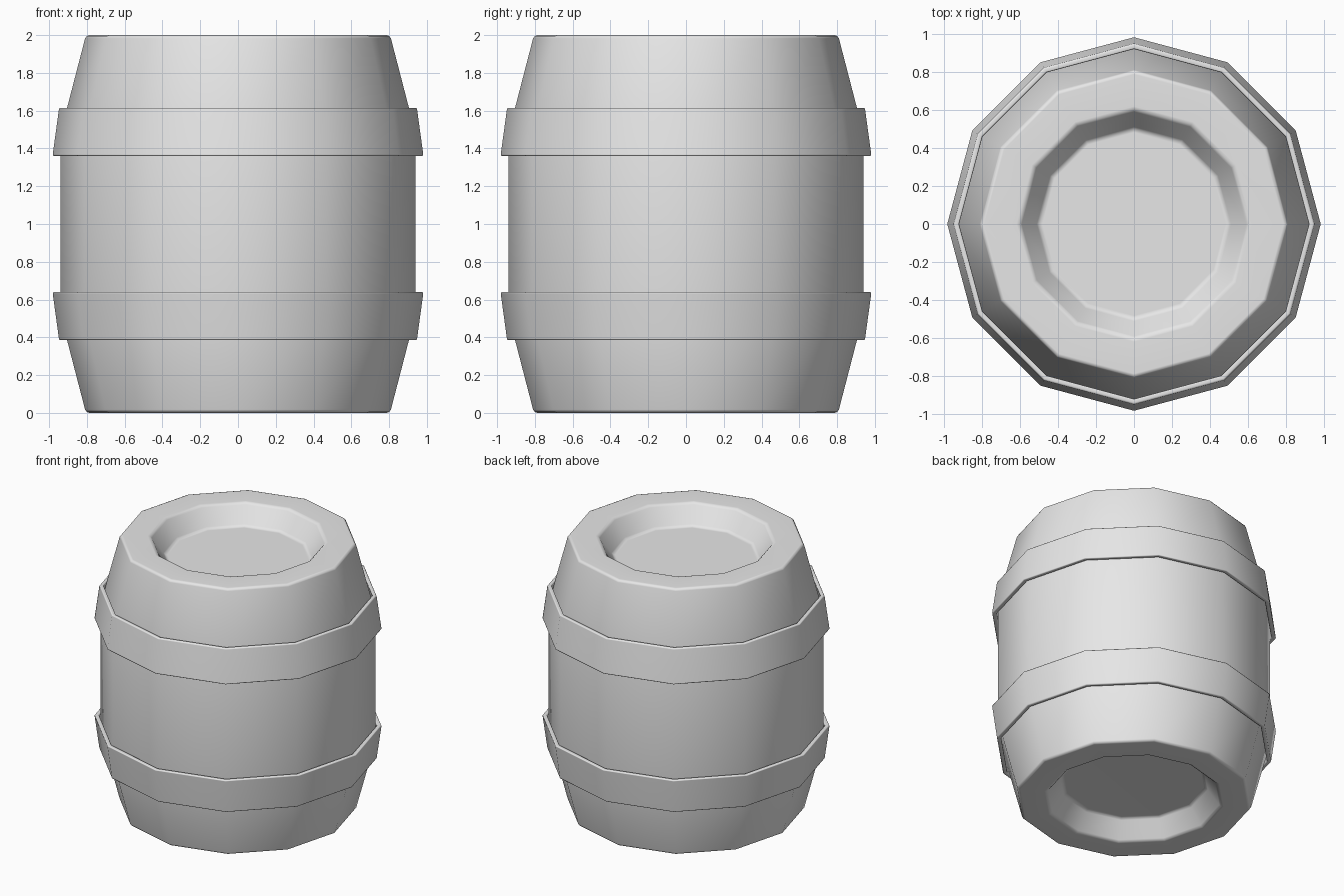
import bpy, bmesh
from math import cos, sin, tau

cube = bpy.data.objects.get("Cube")
if cube:
    bpy.data.objects.remove(cube, do_unlink=True)

SIDES = 12
HEIGHT = 2.0

grey = bpy.data.materials.new("plain grey")
grey.use_nodes = True
grey.diffuse_color = (0.8, 0.8, 0.8, 1)
grey.node_tree.nodes["Principled BSDF"].inputs["Base Color"].default_value = (0.8, 0.8, 0.8, 1)


def lathe(name, profile, bevel, closed):
    """Turn a radius/height profile into a twelve-sided part with soft edges."""
    bm = bmesh.new()
    rings = [[bm.verts.new((r * cos(tau * i / SIDES), r * sin(tau * i / SIDES), z))
              for i in range(SIDES)] for r, z in profile]
    pairs = list(zip(rings, rings[1:]))
    if closed:
        pairs.append((rings[-1], rings[0]))
    else:
        bm.faces.new(rings[0])
        bm.faces.new(rings[-1])
    for low, high in pairs:
        for i in range(SIDES):
            j = (i + 1) % SIDES
            bm.faces.new((low[i], low[j], high[j], high[i]))
    bmesh.ops.recalc_face_normals(bm, faces=bm.faces)
    for face in bm.faces:
        face.smooth = True
    mesh = bpy.data.meshes.new(name)
    bm.to_mesh(mesh)
    bm.free()
    mesh.materials.append(grey)
    obj = bpy.data.objects.new(name, mesh)
    bpy.context.collection.objects.link(obj)

    # Soften only the sharp rims, and keep the broad faces flat looking
    mod = obj.modifiers.new("soft rims", 'BEVEL')
    mod.width = bevel
    mod.segments = 2
    mod.limit_method = 'ANGLE'
    mod.angle_limit = 0.7
    obj.modifiers.new("flat faces", 'WEIGHTED_NORMAL')
    return obj


def flip(profile):
    return [(r, HEIGHT - z) for r, z in reversed(profile)]


# Barrel body with a recessed lid at each end
lower_half = [(0.5, 0.14), (0.6, 0), (0.805, 0), (0.94, 0.52)]
lathe("barrel_body", lower_half + flip(lower_half), 0.018, False)

# Tapered hoops around the body
upper_hoop = [(0.95, 1.36), (0.982, 1.36), (0.947, 1.615), (0.918, 1.615)]
lathe("upper_hoop", upper_hoop, 0.008, True)
lathe("lower_hoop", flip(upper_hoop), 0.008, True)
